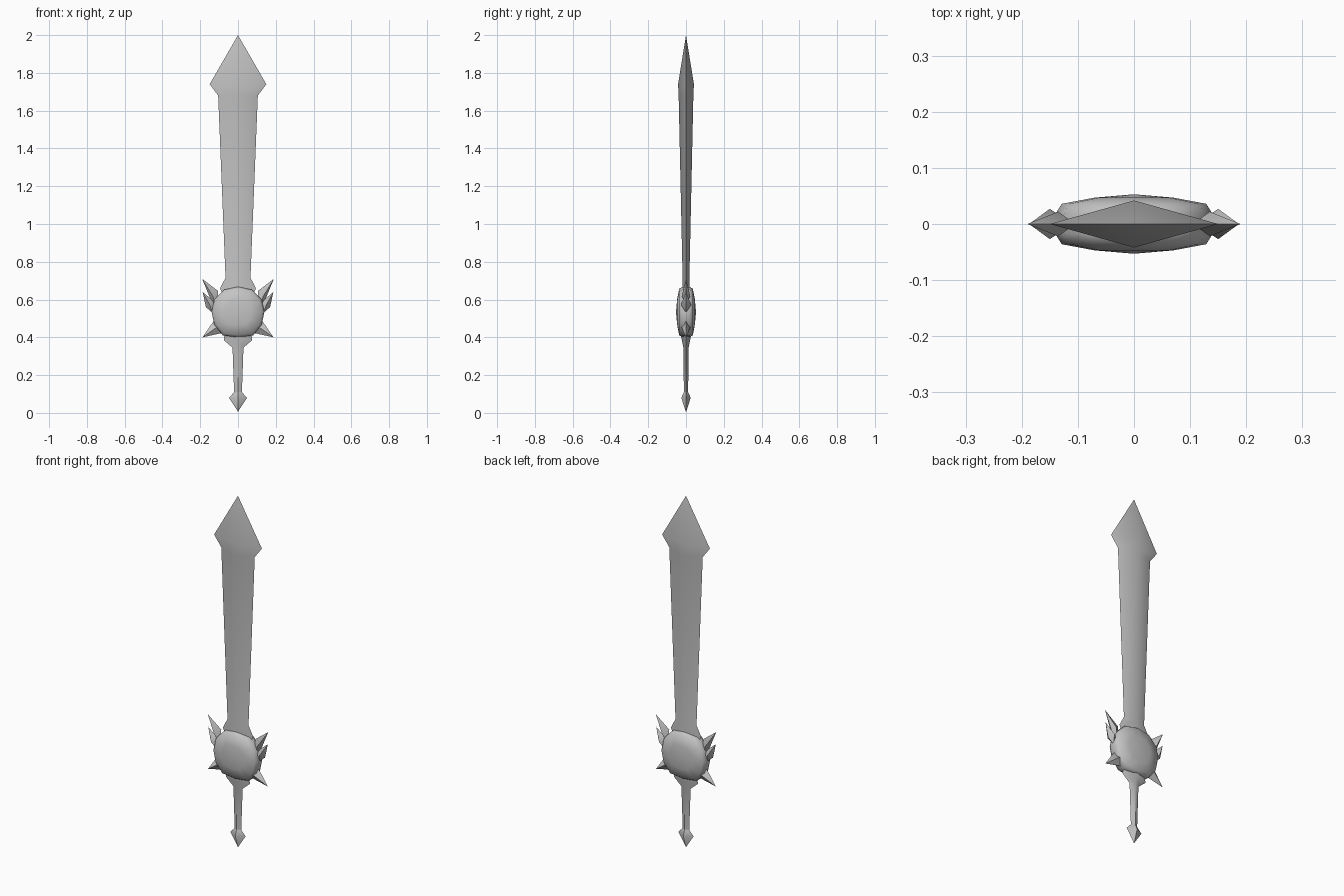
import bpy, bmesh, math

cube = bpy.data.objects.get("Cube")
if cube:
    bpy.data.objects.remove(cube, do_unlink=True)

steel = bpy.data.materials.new("grey_steel")
steel.use_nodes = True
GREY = (0.55, 0.55, 0.55, 1)
steel.diffuse_color = GREY
steel.node_tree.nodes["Principled BSDF"].inputs["Base Color"].default_value = GREY


def finish(name, bm, angle=50):
    bmesh.ops.remove_doubles(bm, verts=bm.verts, dist=0.0005)
    bmesh.ops.recalc_face_normals(bm, faces=bm.faces)
    mesh = bpy.data.meshes.new(name)
    bm.to_mesh(mesh)
    bm.free()
    mesh.materials.append(steel)
    ob = bpy.data.objects.new(name, mesh)
    bpy.context.collection.objects.link(ob)
    bpy.ops.object.select_all(action='DESELECT')
    ob.select_set(True)
    bpy.context.view_layer.objects.active = ob
    bpy.ops.object.shade_smooth_by_angle(angle=math.radians(angle))


def skin(bm, rings):
    """Join successive closed rings of vertices with quads."""
    for a, b in zip(rings, rings[1:]):
        n = len(a)
        for i in range(n):
            j = (i + 1) % n
            bm.faces.new((a[i], a[j], b[j], b[i]))


def diamond_loft(name, sections):
    """Stack diamond sections given as (height, half width, half depth)."""
    bm = bmesh.new()
    rings = [[bm.verts.new(p) for p in ((w, 0, z), (0, d, z), (-w, 0, z), (0, -d, z))]
             for z, w, d in sections]
    skin(bm, rings)
    bm.faces.new(rings[0])
    bm.faces.new(rings[-1])
    finish(name, bm)


def spike(name, outline, peak, depth, side):
    """Flat-edged outline raised to a peak on the front and the back."""
    bm = bmesh.new()
    rim = [bm.verts.new((side * x, 0, z)) for x, z in outline]
    for s in (-1, 1):
        top = bm.verts.new((side * peak[0], s * depth, peak[1]))
        for i, v in enumerate(rim):
            bm.faces.new((v, rim[(i + 1) % len(rim)], top))
    finish(name, bm)


# Blade with a flared root and arrow-shaped tip
diamond_loft("blade", [(0.60, 0.07, 0.02), (0.66, 0.095, 0.02), (0.715, 0.066, 0.018),
                       (1.68, 0.105, 0.039), (1.74, 0.15, 0.042), (2.0, 0.0002, 0.0002)])

# Grip with a collar under the guard, and the pommel
diamond_loft("grip", [(0.43, 0.07, 0.03), (0.385, 0.075, 0.022), (0.345, 0.029, 0.014),
                      (0.09, 0.02, 0.011)])
diamond_loft("pommel", [(0.11, 0.02, 0.011), (0.08, 0.048, 0.025), (0.01, 0.002, 0.002),
                        (0.0, 0.0002, 0.0002)])

# Domed round guard with a bevelled rim
bm = bmesh.new()
half = [(0, 0.668), (0.075, 0.652), (0.125, 0.60), (0.14, 0.535),
        (0.125, 0.465), (0.08, 0.41), (0, 0.40)]
outline = half + [(-x, z) for x, z in half[-2:0:-1]]
cz = 0.535
profile = [(0.0005, -0.053), (0.5, -0.047), (0.92, -0.036), (1, -0.018),
           (1, 0.018), (0.92, 0.036), (0.5, 0.047), (0.0005, 0.053)]
rings = [[bm.verts.new((x * k, y, cz + (z - cz) * k)) for x, z in outline]
         for k, y in profile]
skin(bm, rings)
bm.faces.new(rings[0])
bm.faces.new(rings[-1])
finish("guard", bm)

# Horns and spikes around the guard, mirrored
for side, label in ((1, "left"), (-1, "right")):
    spike(label + "_tall_horn",
          [(0.19, 0.71), (0.105, 0.645), (0.11, 0.56), (0.146, 0.603)],
          (0.135, 0.62), 0.022, side)
    spike(label + "_short_horn",
          [(0.187, 0.64), (0.145, 0.605), (0.11, 0.57), (0.135, 0.53), (0.17, 0.56)],
          (0.15, 0.572), 0.027, side)
    spike(label + "_lower_spike",
          [(0.188, 0.40), (0.13, 0.485), (0.09, 0.48), (0.075, 0.425)],
          (0.11, 0.455), 0.025, side)
